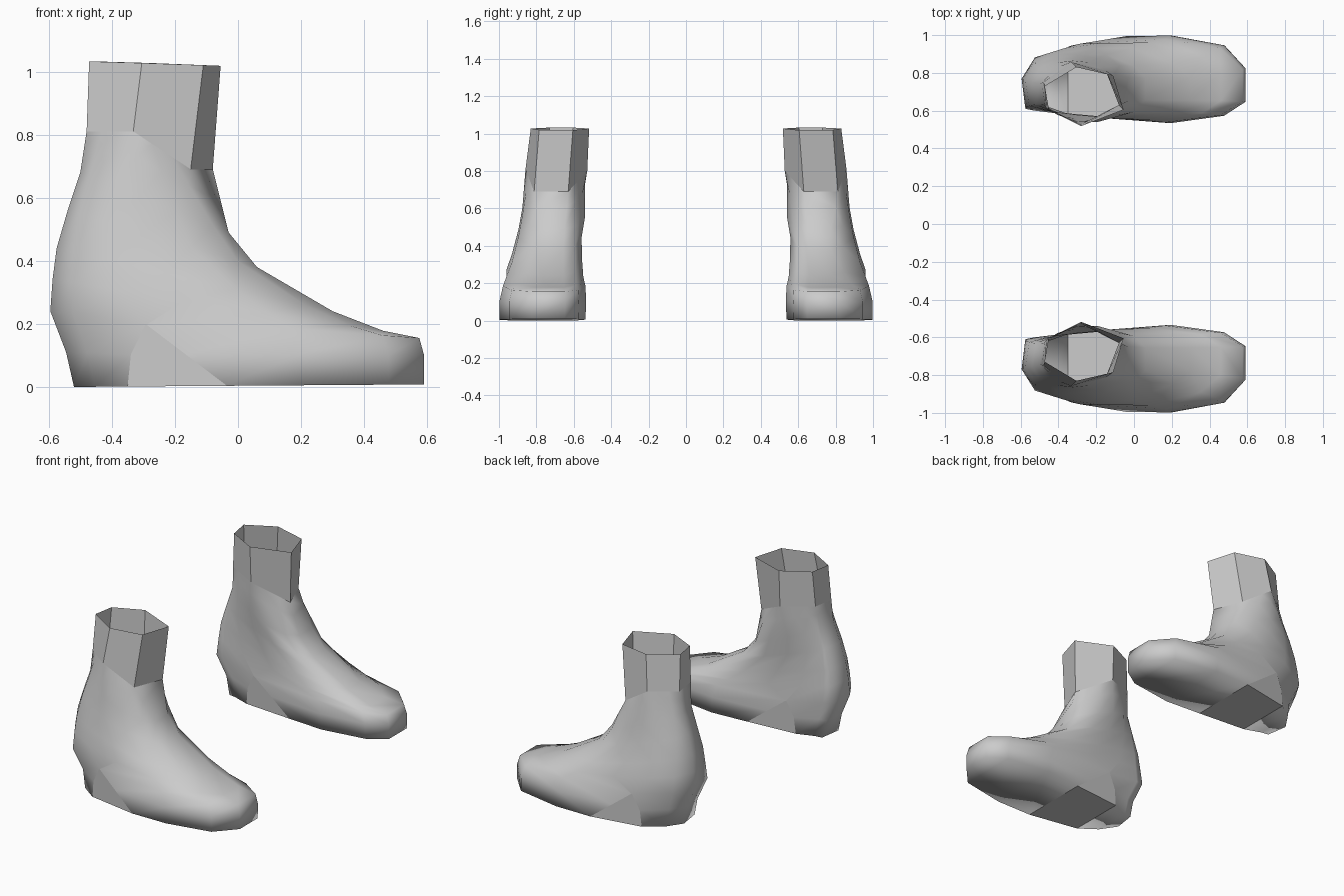
import bpy, bmesh
from mathutils import Vector

cube = bpy.data.objects.get("Cube")
if cube:
    bpy.data.objects.remove(cube, do_unlink=True)

grey = bpy.data.materials.new("plain grey")
grey.use_nodes = True
grey.diffuse_color = (0.6, 0.6, 0.6, 1)
grey.node_tree.nodes["Principled BSDF"].inputs["Base Color"].default_value = (0.6, 0.6, 0.6, 1)


def finish(name, bm):
    """Turn a bmesh into an object mirrored to make the pair."""
    bmesh.ops.recalc_face_normals(bm, faces=bm.faces)
    mesh = bpy.data.meshes.new(name)
    bm.to_mesh(mesh)
    bm.free()
    mesh.materials.append(grey)
    obj = bpy.data.objects.new(name, mesh)
    bpy.context.collection.objects.link(obj)
    mirror = obj.modifiers.new("pair", 'MIRROR')
    mirror.use_axis = (False, True, False)
    mirror.use_mirror_merge = False
    return obj


def interp(u, keys, values):
    for i in range(len(keys) - 1):
        if u <= keys[i + 1]:
            t = (u - keys[i]) / (keys[i + 1] - keys[i])
            return values[i] + (values[i + 1] - values[i]) * t
    return values[-1]


# Foot plan: stations from heel to toe, with distances either side of the axis
AXIS = -0.72
STATIONS = [0, 0.06, 0.2, 0.4, 0.65, 0.9, 1]
OUTER = [0.05, 0.165, 0.228, 0.262, 0.264, 0.215, 0.1]
INNER = [0.115, 0.125, 0.15, 0.168, 0.19, 0.15, 0.075]

# Tilted rings: back x, back z, front x, front z, outer, inner, heel and outer toe scales
RINGS = [
    (-0.52, 0.0, 0.59, 0.008, 1.05, 0.96, 0.82, 1),
    (-0.545, 0.11, 0.59, 0.1, 1.05, 0.98, 0.75, 1),
    (-0.595, 0.24, 0.575, 0.155, 0.98, 0.96, 1, 1),
    (-0.588, 0.34, 0.46, 0.178, 0.91, 0.9, 0.97, 0.86),
    (-0.575, 0.44, 0.3, 0.24, 0.8, 0.87, 0.95, 0.72),
    (-0.54, 0.56, 0.06, 0.38, 0.67, 0.85, 0.9, 0.8),
    (-0.5, 0.68, -0.03, 0.49, 0.59, 0.95, 0.8, 0.93),
]
# Arch panel: x of its two stations on the sole and at its peak
ARCH = {0: (-0.35, -0.035), 2: (-0.294, -0.288)}

# Collar corners: outer side back to front, then inner side front to back
COLLAR_LOW = [Vector(p) for p in (
    (-0.48, -0.75, 0.81), (-0.332, -0.858, 0.81), (-0.15, -0.812, 0.69),
    (-0.08, -0.63, 0.69), (-0.28, -0.528, 0.8), (-0.465, -0.615, 0.815))]
COLLAR_TOP = [Vector(p) for p in (
    (-0.472, -0.73, 1.032), (-0.305, -0.83, 1.027), (-0.11, -0.785, 1.02),
    (-0.055, -0.605, 1.018), (-0.28, -0.518, 1.027), (-0.45, -0.605, 1.032))]


def foot_ring(level):
    xb, zb, xf, zf, so, si, heel, toe = RINGS[level]
    outer, inner = [], []
    for i, u in enumerate(STATIONS):
        if level in ARCH and i in (2, 3):
            u = (ARCH[level][i - 2] - xb) / (xf - xb)
        x, z = xb + (xf - xb) * u, zb + (zf - zb) * u
        if level == 2 and i in (2, 3):
            z -= 0.022
        back = heel if i < 2 else 1
        front = toe if i > 4 else 1
        slant = 0.02 if i == 0 else 0
        outer.append(Vector((x, AXIS - interp(u, STATIONS, OUTER) * so * back * front, z)))
        inner.append(Vector((x + slant, AXIS + interp(u, STATIONS, INNER) * si * back, z)))
    return outer + inner[::-1]


def flatten_arch(low, mid, peak):
    """Lay the middle ring's arch points in the plane of the panel."""
    for back, front in ((2, 3), (11, 10)):
        along = low[back] - low[front]
        mid[back] = low[back].lerp(peak[back], 0.52) + along * 0.06
        mid[front] = low[front].lerp(peak[front], 0.52)


def collar_ring():
    """Sample the lower collar hexagon at the same number of points."""
    points = []
    for side in (COLLAR_LOW[:3], COLLAR_LOW[3:]):
        points += [side[0].lerp(side[1], k / 3) for k in range(3)]
        points += [side[1].lerp(side[2], k / 3) for k in range(4)]
    return points


# Boot body: skin the rings, then close the sole with strips
bm = bmesh.new()
outlines = [foot_ring(i) for i in range(len(RINGS))]
flatten_arch(*outlines[:3])
top = collar_ring()
ankle = [a.lerp(b, 0.6) for a, b in zip(outlines[-1], top)]
rings = [[bm.verts.new(p) for p in ring] for ring in outlines + [ankle, top]]
n = len(top)
for level, (low, high) in enumerate(zip(rings, rings[1:])):
    for k in range(n):
        j = (k + 1) % n
        face = bm.faces.new((low[k], low[j], high[j], high[k]))
        face.smooth = not (level < 2 and k in (2, 10))
sole = rings[0]
for k in range(len(STATIONS) - 1):
    face = bm.faces.new((sole[k], sole[n - 1 - k], sole[n - 2 - k], sole[k + 1]))
    face.smooth = k != 2
finish("boot_body", bm)

# Collar: open six-sided faceted tube
bm = bmesh.new()
low = [bm.verts.new(p) for p in COLLAR_LOW]
high = [bm.verts.new(p) for p in COLLAR_TOP]
for k in range(6):
    j = (k + 1) % 6
    bm.faces.new((low[k], low[j], high[j], high[k]))
finish("boot_collar", bm)
